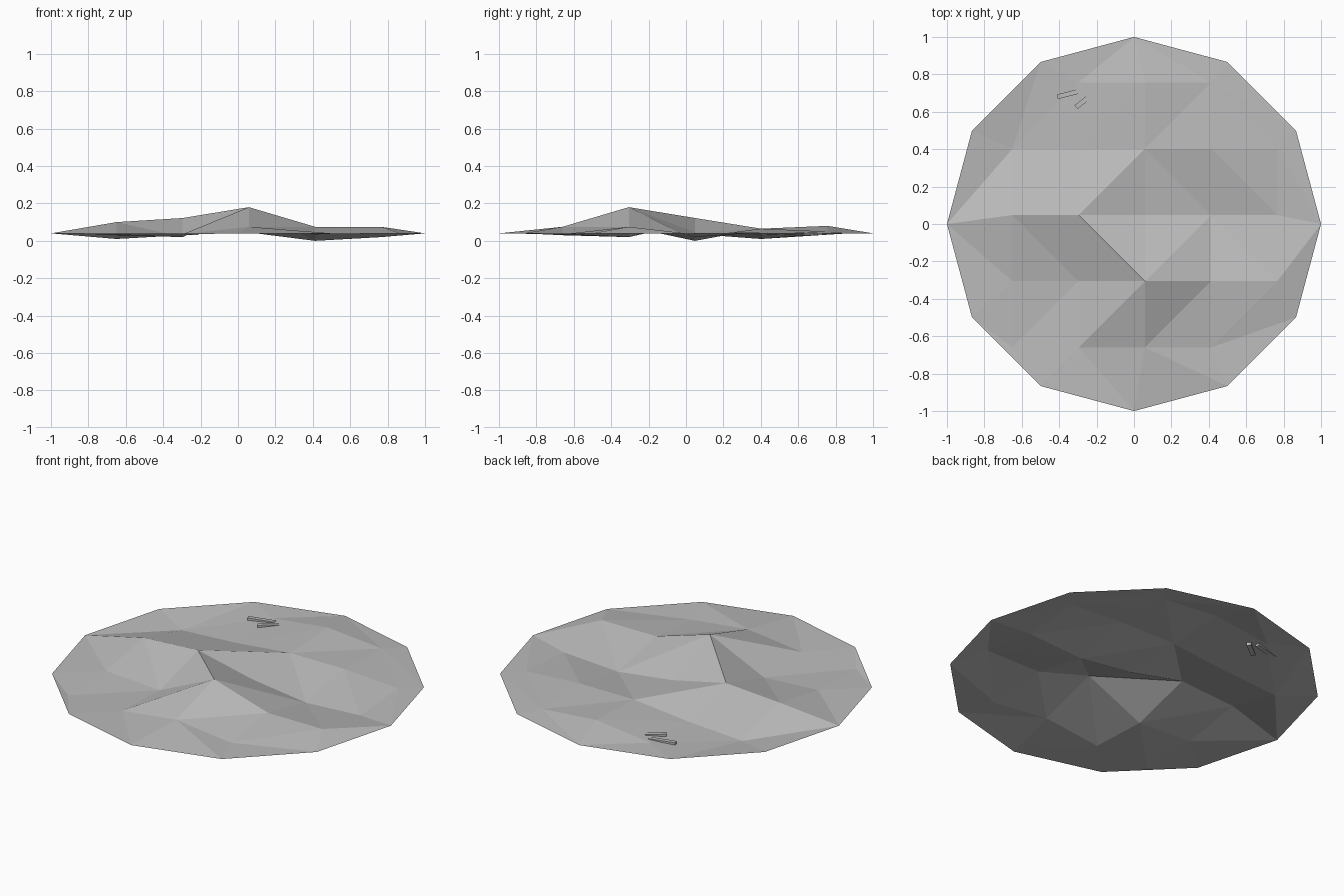
import bpy, math
from mathutils import Vector, geometry

cube = bpy.data.objects.get("Cube")
if cube:
    bpy.data.objects.remove(cube, do_unlink=True)

grey = bpy.data.materials.new("stone_grey")
grey.use_nodes = True
colour = (0.5, 0.5, 0.5, 1)
grey.diffuse_color = colour
grey.node_tree.nodes["Principled BSDF"].inputs["Base Color"].default_value = colour


def add_object(name, verts, faces):
    mesh = bpy.data.meshes.new(name)
    mesh.from_pydata(verts, [], faces)
    mesh.materials.append(grey)
    obj = bpy.data.objects.new(name, mesh)
    bpy.context.collection.objects.link(obj)
    return obj


# Ground heights on a square grid, front row first; None lies outside the rim
STEP, START_X, START_Y = 0.354, -0.65, -0.66
HEIGHTS = [
    [0.03, 0.035, 0.075, 0.035, None],
    [0.04, 0.02, 0.18, 0.075, 0.075],
    [0.10, 0.122, 0.045, 0.0, 0.02],
    [0.01, 0.03, 0.065, 0.065, 0.045],
    [None, 0.04, 0.08, 0.05, None],
]
# Direction of the fold across each grid cell, front row first
FOLDS = ["////", "\\\\/\\", "\\/\\\\", "///\\"]

points, index = [], {}
for row, line in enumerate(HEIGHTS):
    for col, z in enumerate(line):
        if z is not None:
            index[col, row] = len(points)
            points.append(Vector((START_X + col * STEP, START_Y + row * STEP, z)))

# Grid lines and folds kept as creases
creases = []


def crease(a, b):
    if a in index and b in index:
        creases.append((index[a], index[b]))


for col, row in list(index):
    crease((col, row), (col + 1, row))
    crease((col, row), (col, row + 1))
for row, line in enumerate(FOLDS):
    for col, fold in enumerate(line):
        if fold == "/":
            crease((col, row), (col + 1, row + 1))
        else:
            crease((col, row + 1), (col + 1, row))

# Twelve-sided rim
for i in range(12):
    a = i * math.pi / 6
    points.append(Vector((math.cos(a), math.sin(a), 0.04)))

# Ground sheet: triangles stretched between the creases and the rim
flat, _, faces, origins, _, _ = geometry.delaunay_2d_cdt(
    [p.xy for p in points], creases, [], 0, 1e-5)
verts = [(p.x, p.y, points[o[0]].z if o else 0.04) for p, o in zip(flat, origins)]
add_object("ground", verts, faces)


# Thin slats half sunk in the ground near the back
def slat(name, start, end, width, bottom, top):
    start, end = Vector(start), Vector(end)
    side = (end - start).normalized().orthogonal() * width / 2
    outline = [start - side, start + side, end + side, end - side]
    verts = [(p.x, p.y, z) for z in (bottom, top) for p in outline]
    faces = [(0, 1, 2, 3), (7, 6, 5, 4)]
    faces += [(i, i + 4, (i + 1) % 4 + 4, (i + 1) % 4) for i in range(4)]
    obj = add_object(name, verts, [f[::-1] for f in faces])
    return obj


slat("long_slat", (-0.41, 0.68), (-0.26, 0.718), 0.025, 0.03, 0.046)
slat("short_slat", (-0.31, 0.625), (-0.22, 0.695), 0.025, 0.03, 0.05)
